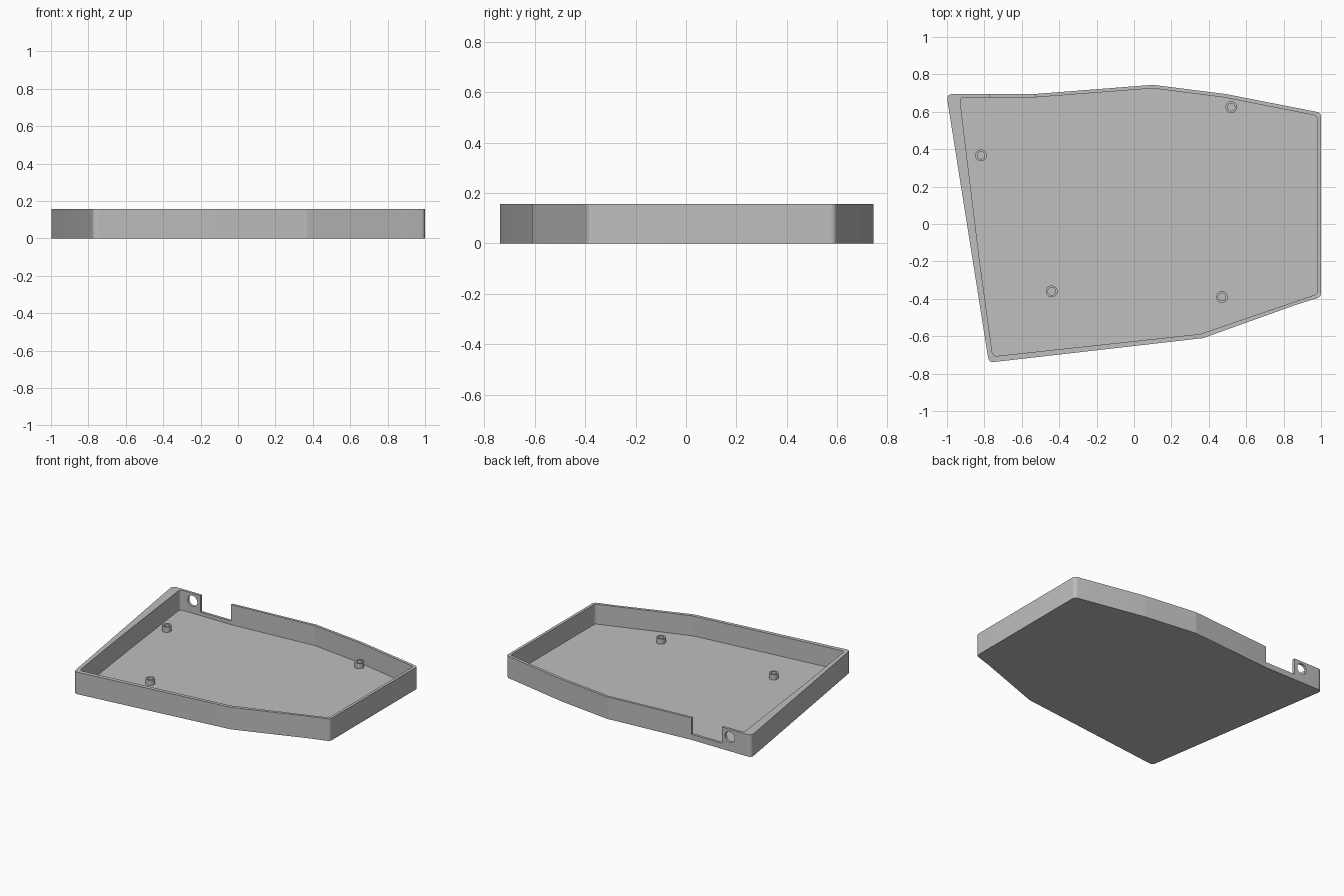
import bpy
import bmesh
import math
from mathutils import Vector

if "Cube" in bpy.data.objects:
    bpy.data.objects.remove(bpy.data.objects["Cube"], do_unlink=True)

HEIGHT, FLOOR = 0.157, 0.015

grey = bpy.data.materials.new("plain grey")
grey.use_nodes = True
grey.diffuse_color = (0.52, 0.52, 0.52, 1)
grey.node_tree.nodes["Principled BSDF"].inputs["Base Color"].default_value = grey.diffuse_color


def rounded(corners, radius, steps=6):
    """Outline with every corner softened."""
    pts = []
    for i, c in enumerate(corners):
        p = Vector(c)
        u = (Vector(corners[i - 1]) - p).normalized()
        v = (Vector(corners[(i + 1) % len(corners)]) - p).normalized()
        d = radius / math.tan(u.angle(v) / 2)
        for k in range(steps + 1):
            t = k / steps
            pts.append(p + u * d * (1 - t) ** 2 + v * d * t ** 2)
    return pts


def finish(bm, name):
    bmesh.ops.recalc_face_normals(bm, faces=bm.faces[:])
    mesh = bpy.data.meshes.new(name)
    bm.to_mesh(mesh)
    bm.free()
    mesh.materials.append(grey)
    ob = bpy.data.objects.new(name, mesh)
    bpy.context.collection.objects.link(ob)
    return ob


def prism(name, outline, z0, z1):
    bm = bmesh.new()
    face = bm.faces.new([bm.verts.new((p[0], p[1], z0)) for p in outline])
    top = bmesh.ops.extrude_face_region(bm, geom=[face], use_keep_orig=True)["geom"]
    bmesh.ops.translate(bm, vec=(0, 0, z1 - z0),
                        verts=[g for g in top if isinstance(g, bmesh.types.BMVert)])
    return finish(bm, name)


def activate(ob):
    bpy.ops.object.select_all(action='DESELECT')
    ob.select_set(True)
    bpy.context.view_layer.objects.active = ob


def cut(ob, cutter):
    cutter.hide_render = True
    mod = ob.modifiers.new("cut", 'BOOLEAN')
    mod.operation, mod.solver, mod.object = 'DIFFERENCE', 'EXACT', cutter
    activate(ob)
    bpy.ops.object.modifier_apply(modifier=mod.name)
    bpy.data.objects.remove(cutter, do_unlink=True)


def smooth(ob):
    activate(ob)
    bpy.ops.object.shade_smooth_by_angle(angle=math.radians(30))


# Tray shell: outer block hollowed by a slightly uneven cavity
outer = [(-1.003, 0.695), (-0.776, -0.741), (0.37, -0.61), (0.86, -0.434),
         (1, -0.39), (1, 0.595), (0.49, 0.695), (0.1, 0.744), (-0.53, 0.695)]
inner = [(-0.932, 0.677), (-0.825, -0.2), (-0.755, -0.708), (0.355, -0.588),
         (0.98, -0.374), (0.98, 0.578), (0.48, 0.677), (0.1, 0.725), (-0.53, 0.677)]
tray = prism("tray_shell", rounded(outer, 0.03), 0, HEIGHT)
cut(tray, prism("cavity_cutter", rounded(inner, 0.025), FLOOR, HEIGHT + 0.1))

# Rectangular notch in the back wall
notch = [(-0.77, 0.64), (-0.53, 0.64), (-0.53, 0.8), (-0.77, 0.8)]
cut(tray, prism("notch_cutter", notch, 0.04, HEIGHT + 0.1))

# Round socket hole beside the notch
ring = [(0.038 * math.cos(a * math.tau / 32), 0.038 * math.sin(a * math.tau / 32))
        for a in range(32)]
hole = prism("hole_cutter", ring, -0.06, 0.06)
hole.rotation_euler.x = math.pi / 2
hole.location = (-0.833, 0.69, 0.102)
bpy.context.view_layer.update()
cut(tray, hole)
smooth(tray)


# Hollow screw posts standing on the floor
def post(name, x, y, r_out=0.031, r_in=0.02, top=FLOOR + 0.037, n=32):
    base = FLOOR - 0.005
    profile = [(r_in, base), (r_out, base), (r_out, top), (r_in, top)]
    bm = bmesh.new()
    rings = [[bm.verts.new((x + r * math.cos(k * math.tau / n),
                            y + r * math.sin(k * math.tau / n), z))
              for k in range(n)] for r, z in profile]
    for i, a in enumerate(rings):
        b = rings[(i + 1) % len(rings)]
        for k in range(n):
            m = (k + 1) % n
            bm.faces.new((a[k], a[m], b[m], b[k]))
    smooth(finish(bm, name))


post("screw_post_back_right", -0.818, 0.367)
post("screw_post_back_left", 0.52, 0.625)
post("screw_post_front_right", -0.44, -0.36)
post("screw_post_front_left", 0.47, -0.39)
